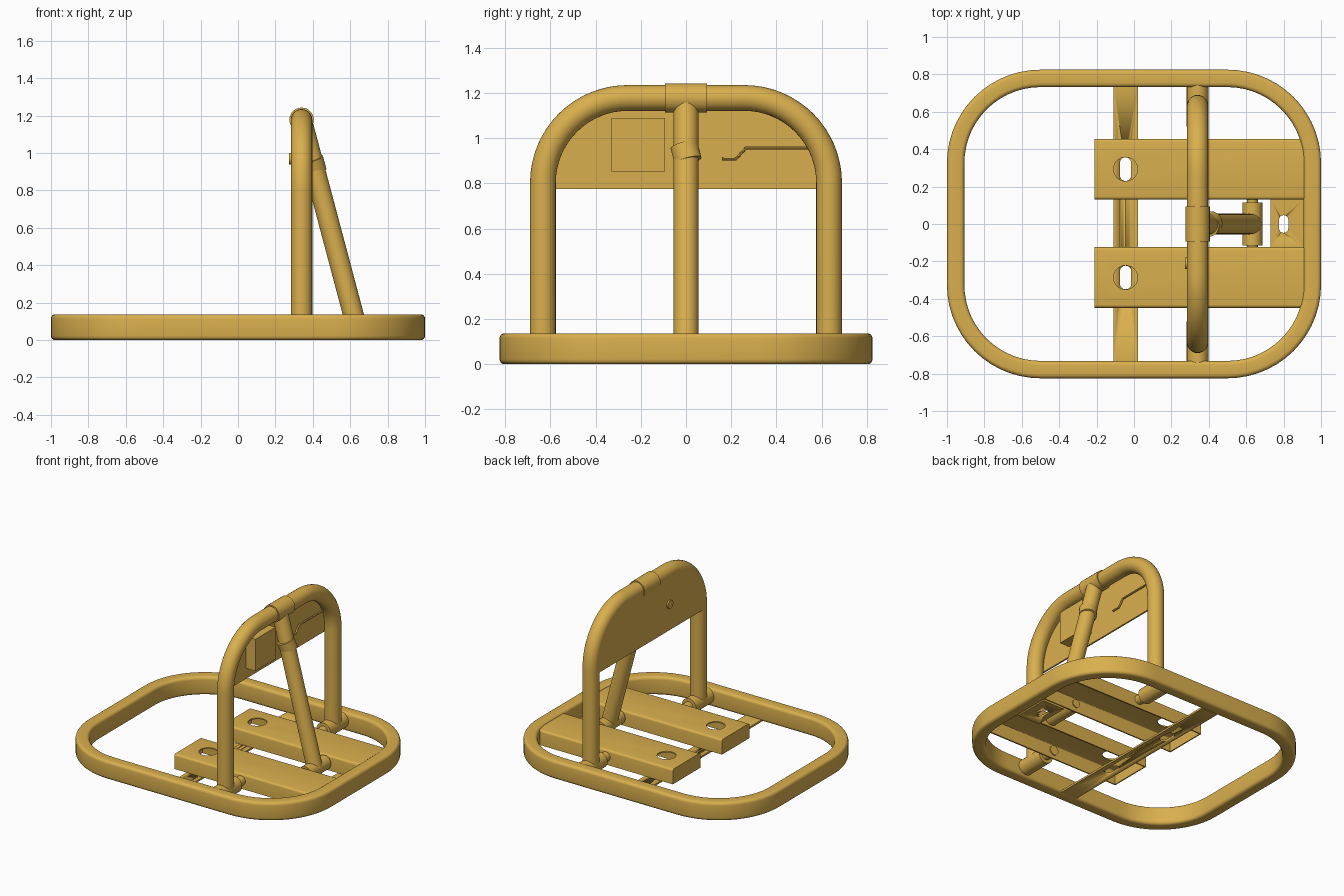
import bpy, bmesh
from math import sin, cos, pi, radians
from mathutils import Vector

if "Cube" in bpy.data.objects:
    bpy.data.objects.remove(bpy.data.objects["Cube"])

COLOR = (0.70, 0.43, 0.076, 1)
paint = bpy.data.materials.new("mustard_paint")
paint.use_nodes = True
paint.diffuse_color = COLOR
bsdf = next(n for n in paint.node_tree.nodes if n.type == 'BSDF_PRINCIPLED')
bsdf.inputs["Base Color"].default_value = COLOR
bsdf.inputs["Roughness"].default_value = 0.5


def activate(ob):
    bpy.ops.object.select_all(action='DESELECT')
    ob.select_set(True)
    bpy.context.view_layer.objects.active = ob


def smooth(ob):
    activate(ob)
    bpy.ops.object.shade_smooth_by_angle(angle=radians(35))


def finish(name, bm):
    bmesh.ops.recalc_face_normals(bm, faces=bm.faces)
    mesh = bpy.data.meshes.new(name)
    bm.to_mesh(mesh)
    bm.free()
    mesh.materials.append(paint)
    ob = bpy.data.objects.new(name, mesh)
    bpy.context.collection.objects.link(ob)
    smooth(ob)
    return ob


def tube(name, points, radius, sides=28):
    """Round bar following a planar path, with mitred joints and flat ends."""
    pts = [Vector(p) for p in points]
    ways = [(b - a).normalized() for a, b in zip(pts, pts[1:])]
    # fixed side vector: normal of the path plane
    side = Vector((1, 0, 0)) if abs(ways[0].x) < 0.01 else Vector((0, 1, 0))
    bm = bmesh.new()
    rings = []
    for i, p in enumerate(pts):
        d = (ways[max(i - 1, 0)] + ways[min(i, len(ways) - 1)]).normalized()
        u = (side - d * side.dot(d)).normalized()
        v = d.cross(u)
        rings.append([bm.verts.new(p + radius * (u * cos(2 * pi * k / sides) + v * sin(2 * pi * k / sides)))
                      for k in range(sides)])
    for a, b in zip(rings, rings[1:]):
        for k in range(sides):
            n = (k + 1) % sides
            bm.faces.new((a[k], a[n], b[n], b[k]))
    bm.faces.new(rings[0])
    bm.faces.new(rings[-1])
    return finish(name, bm)


def prism(name, outline, start, end, axis='z'):
    """Extrude a 2D outline along z (points are x, y) or along x (points are y, z)."""
    place = (lambda p, t: (p[0], p[1], t)) if axis == 'z' else (lambda p, t: (t, p[0], p[1]))
    bm = bmesh.new()
    low = [bm.verts.new(place(p, start)) for p in outline]
    high = [bm.verts.new(place(p, end)) for p in outline]
    for k in range(len(low)):
        n = (k + 1) % len(low)
        bm.faces.new((low[k], low[n], high[n], high[k]))
    bm.faces.new(low)
    bm.faces.new(high)
    return finish(name, bm)


def rect(x0, x1, y0, y1):
    return [(x0, y0), (x1, y0), (x1, y1), (x0, y1)]


def round_rect(hx, hy, r, steps=12, cx=0, cy=0):
    out = []
    for q, (sx, sy) in enumerate([(1, 1), (-1, 1), (-1, -1), (1, -1)]):
        for k in range(steps + 1):
            a = pi / 2 * (q + k / steps)
            out.append((cx + sx * (hx - r) + r * cos(a), cy + sy * (hy - r) + r * sin(a)))
    return out


def cut(ob, outline):
    """Cut a hole straight down through a part."""
    cutter = prism("cutter", outline, -0.5, 0.5)
    cutter.hide_render = True
    mod = ob.modifiers.new("hole", 'BOOLEAN')
    mod.operation = 'DIFFERENCE'
    mod.solver = 'EXACT'
    mod.object = cutter
    activate(ob)
    bpy.ops.object.modifier_apply(modifier=mod.name)
    bpy.data.objects.remove(cutter)


# Base frame: a rounded bar section swept round a rounded rectangle
WIDTH, HEIGHT, EDGE = 0.093, 0.137, 0.022
section = round_rect(WIDTH / 2, HEIGHT / 2, EDGE, 4, WIDTH / 2, HEIGHT / 2)
bm = bmesh.new()
loops = [[bm.verts.new((x, y, z)) for x, y in round_rect(1 - d, 0.825 - d, 0.5 - d, 14)]
         for d, z in section]
for i, a in enumerate(loops):
    b = loops[(i + 1) % len(loops)]
    for k in range(len(a)):
        n = (k + 1) % len(a)
        bm.faces.new((a[k], a[n], b[n], b[k]))
finish("base_frame", bm)

# Floor strip, anchor plate and channels with their bolt holes
HOLE_X = -0.045
strip = prism("floor_strip", rect(-0.11, 0.022, -0.74, 0.74), 0.0, 0.014)
anchor = prism("anchor_plate", rect(0.73, 0.91, -0.13, 0.135), 0.0, 0.014)
cut(anchor, round_rect(0.025, 0.047, 0.0249, 8, 0.8, 0))


def channel(name, yc):
    """Upside-down tray, open below, closed at its free end."""
    x0, x1, hw, top = -0.21, 0.908, 0.162, 0.125
    bm = bmesh.new()
    bmesh.ops.create_cube(bm, size=1)
    for v in bm.verts:
        v.co = ((x0 + x1) / 2 + v.co.x * (x1 - x0), yc + v.co.y * 2 * hw, 0.014 + (v.co.z + 0.5) * (top - 0.014))
    open_faces = [f for f in bm.faces if f.normal.z < -0.5 or f.normal.x > 0.5]
    bmesh.ops.delete(bm, geom=open_faces, context='FACES_ONLY')
    long_edges = [e for e in bm.edges if all(v.co.z > 0.1 for v in e.verts)
                  and abs(e.verts[0].co.x - e.verts[1].co.x) > 0.5]
    bmesh.ops.bevel(bm, geom=long_edges, offset=0.016, segments=4, profile=0.5, affect='EDGES')
    ob = finish(name, bm)
    mod = ob.modifiers.new("sheet", 'SOLIDIFY')
    mod.thickness = 0.012
    mod.offset = -1
    activate(ob)
    bpy.ops.object.modifier_apply(modifier=mod.name)
    cut(ob, round_rect(0.064, 0.064, 0.0635, 8, HOLE_X, yc))
    smooth(ob)


for label, yc in (("rear", 0.293), ("front", -0.286)):
    channel(label + "_channel", yc)
    cut(strip, round_rect(0.03, 0.063, 0.0299, 8, HOLE_X, yc))

# Folding hoop
HX, TOP, HALF, BEND, TUBE = 0.34, 1.178, 0.633, 0.375, 0.057
PIVOT_Z = 0.075
arch = []
for k in range(17):
    a = pi / 2 * k / 16
    arch.append((HALF - BEND + BEND * cos(a), TOP - BEND + BEND * sin(a)))
arch += [(-y, z) for y, z in reversed(arch)]
path = [(HALF, PIVOT_Z)] + arch + [(-HALF, PIVOT_Z)]
tube("hoop", [(HX, y, z) for y, z in path], TUBE)
tube("top_collar", [(HX, -0.093, TOP), (HX, 0.093, TOP)], 0.065)

# Hoop hinges on both sides
for label, s in (("rear", 1), ("front", -1)):
    tube(label + "_hinge", [(HX, s * 0.52, PIVOT_Z), (HX, s * 0.74, PIVOT_Z)], 0.058)
    tube(label + "_hinge_pin", [(HX, s * 0.43, PIVOT_Z), (HX, s * 0.53, PIVOT_Z)], 0.035)

# Strut with its foot pivot and slanted latch band
head, foot = Vector((HX + 0.005, 0, TOP - 0.02)), Vector((0.633, 0, PIVOT_Z))
tube("strut", [head, foot], 0.055)
tube("strut_pivot", [(foot.x, -0.115, PIVOT_Z), (foot.x, 0.115, PIVOT_Z)], 0.053)
tube("strut_pivot_pin", [(foot.x, -0.15, PIVOT_Z), (foot.x, 0.15, PIVOT_Z)], 0.03)
middle = head.lerp(foot, 0.206)
lean = (head - foot).normalized() + Vector((0, -0.25, 0))
tube("latch_band", [middle - lean * 0.036, middle + lean * 0.036], 0.061)

# Sign panel, lock box, key barrel and latch wire
LOW = 0.775
panel = [(HALF, LOW)] + arch + [(-HALF, LOW)]
prism("panel", panel, HX - 0.056, HX - 0.044, 'x')
prism("lock_box", rect(-0.33, -0.092, 0.853, 1.09), HX - 0.046, HX + 0.035, 'x')
tube("key_barrel", [(0.273, -0.21, 0.97), (0.3, -0.21, 0.97)], 0.031)
wire = [(0.16, 0.907), (0.22, 0.907), (0.265, 0.957), (0.6, 0.957)]
tube("latch_wire", [(HX - 0.02, y, z) for y, z in wire], 0.007, 10)
bpy.ops.object.select_all(action='DESELECT')
